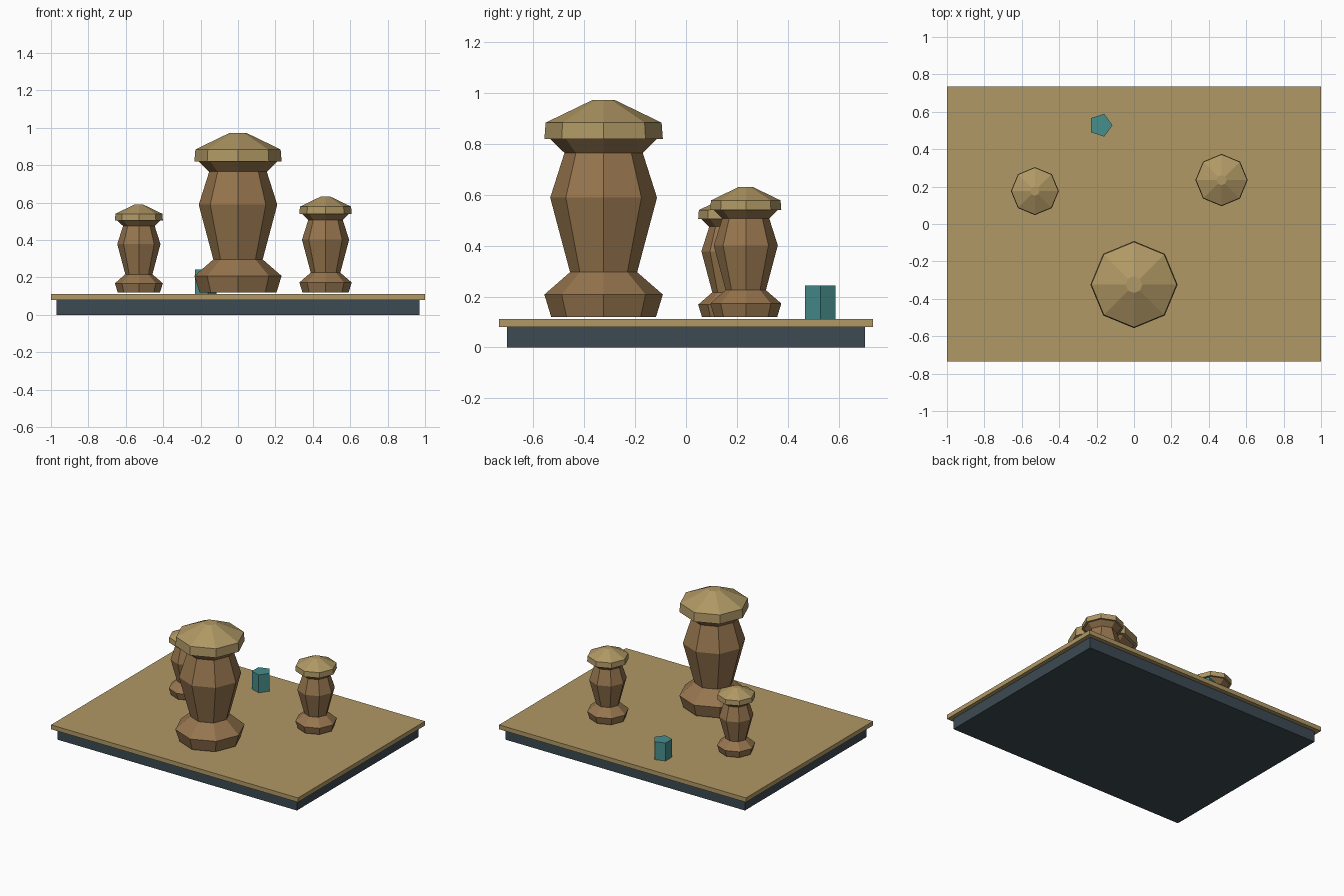
import bpy
import bmesh
import math

if "Cube" in bpy.data.objects:
    bpy.data.objects.remove(bpy.data.objects["Cube"])


def material(name, rgb):
    """Flat material from an sRGB colour."""
    m = bpy.data.materials.new(name)
    lin = [((c / 255 + 0.055) / 1.055) ** 2.4 for c in rgb]
    m.diffuse_color = (*lin, 1)
    m.use_nodes = True
    m.node_tree.nodes["Principled BSDF"].inputs["Base Color"].default_value = m.diffuse_color
    return m


TAN = material("sand", (176, 152, 101))
BROWN = material("brown_wood", (150, 117, 78))
SLATE = material("dark_slate", (60, 74, 82))
TEAL = material("teal", (70, 142, 140))


def finish(name, bm, mat, loc):
    bmesh.ops.recalc_face_normals(bm, faces=bm.faces)
    mesh = bpy.data.meshes.new(name)
    bm.to_mesh(mesh)
    bm.free()
    mesh.materials.append(mat)
    obj = bpy.data.objects.new(name, mesh)
    obj.location = loc
    bpy.context.collection.objects.link(obj)
    return obj


def slab(name, half_x, half_y, z0, z1, mat):
    bm = bmesh.new()
    bmesh.ops.create_cube(bm, size=1)
    bmesh.ops.scale(bm, vec=(2 * half_x, 2 * half_y, z1 - z0), verts=bm.verts)
    return finish(name, bm, mat, (0, 0, (z0 + z1) / 2))


def turned(name, profile, sides, mat, loc, scale=1.0):
    """Faceted solid from a (radius, height) profile, closed at both ends."""
    bm = bmesh.new()
    rings = []
    for r, z in profile:
        rings.append([bm.verts.new((scale * r * math.cos(a), scale * r * math.sin(a), scale * z))
                      for a in (2 * math.pi * i / sides for i in range(sides))])
    for low, high in zip(rings, rings[1:]):
        for i in range(sides):
            j = (i + 1) % sides
            bm.faces.new((low[i], low[j], high[j], high[i]))
    bm.faces.new(rings[0][::-1])
    bm.faces.new(rings[-1])
    return finish(name, bm, mat, loc)


# Display board: dark plinth and sand-coloured top
slab("plinth", 0.97, 0.704, 0.0, 0.08, SLATE)
slab("board_top", 1.0, 0.735, 0.08, 0.112, TAN)

# Post profiles, measured up from the foot
FOOT = [(0.206, 0.0), (0.233, 0.088), (0.132, 0.176)]
BODY = [(0.132, 0.176), (0.21, 0.469), (0.154, 0.645), (0.21, 0.70)]
CAP = [(0.233, 0.70), (0.228, 0.764), (0.045, 0.8525)]

# Three octagonal posts, one large and two small
for label, x, y, s in (("large", 0.0, -0.324, 1.0),
                       ("right", 0.468, 0.235, 0.6),
                       ("left", -0.53, 0.176, 0.55)):
    place = (x, y, 0.12)
    turned(label + "_post_body", FOOT + BODY[1:], 8, BROWN, place, s)
    turned(label + "_post_cap", CAP, 8, TAN, place, s)

# Small five-sided block at the back
turned("pentagon_block", [(0.064, 0.0), (0.064, 0.131)], 5, TEAL, (-0.179, 0.528, 0.112))
